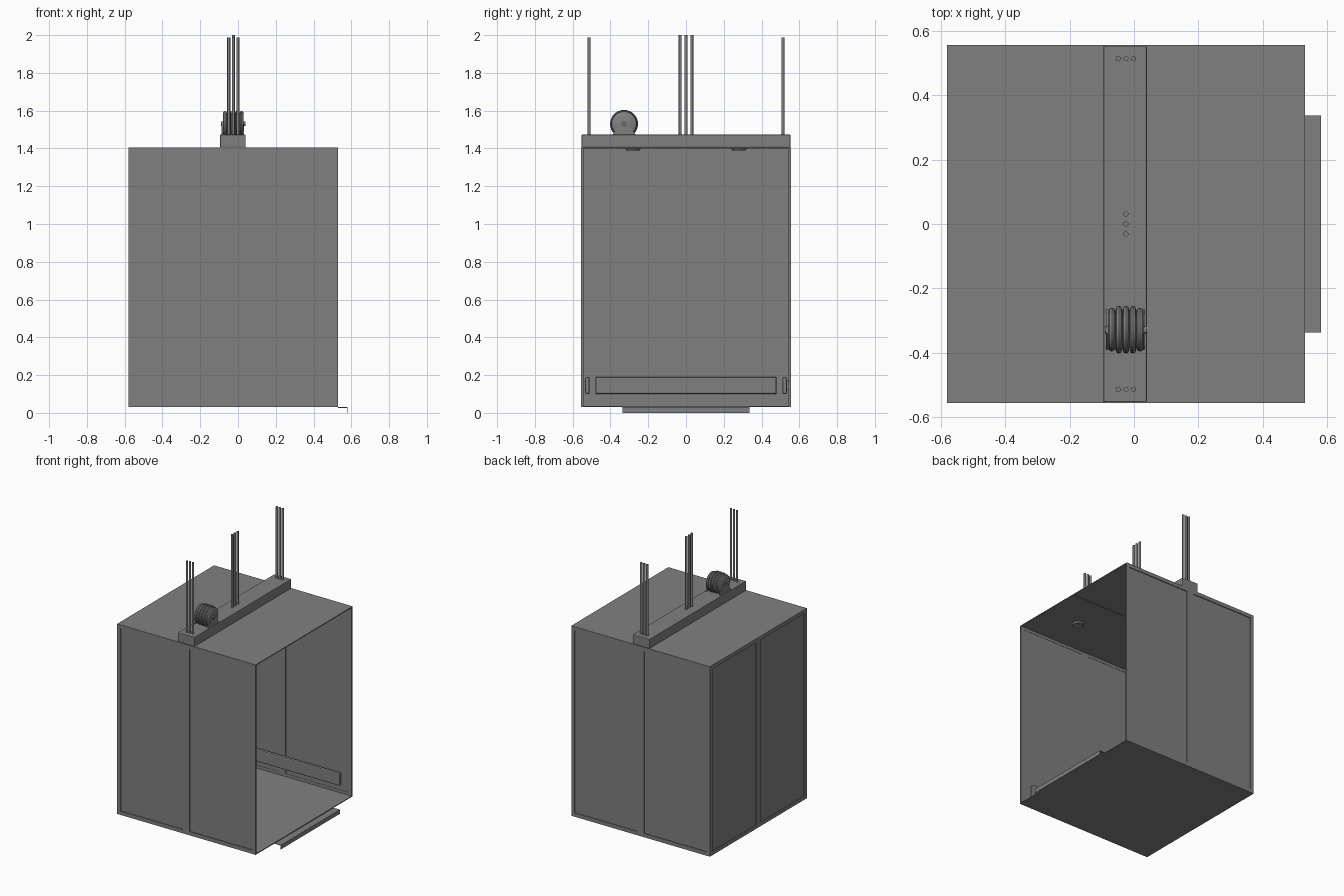
import bpy, bmesh, math
from mathutils import Matrix, Vector

cube = bpy.data.objects.get("Cube")
if cube:
    bpy.data.objects.remove(cube, do_unlink=True)

grey = bpy.data.materials.new("plain grey")
grey.use_nodes = True
colour = (0.216, 0.216, 0.216, 1)
grey.diffuse_color = colour
grey.node_tree.nodes["Principled BSDF"].inputs["Base Color"].default_value = colour

# Cabin limits
X0, X1, Y, Z0, Z1 = -0.58, 0.53, 0.555, 0.03, 1.405
XC = (X0 + X1) / 2


def finish(name, bm, smooth=False):
    bmesh.ops.recalc_face_normals(bm, faces=bm.faces)
    mesh = bpy.data.meshes.new(name)
    bm.to_mesh(mesh)
    bm.free()
    mesh.materials.append(grey)
    ob = bpy.data.objects.new(name, mesh)
    bpy.context.collection.objects.link(ob)
    if smooth:
        bpy.ops.object.select_all(action='DESELECT')
        ob.select_set(True)
        bpy.context.view_layer.objects.active = ob
        bpy.ops.object.shade_smooth_by_angle(angle=math.radians(35))
    return ob


def add_box(bm, lo, hi):
    lo, hi = Vector(lo), Vector(hi)
    place = Matrix.Translation((lo + hi) / 2) @ Matrix.Diagonal((*(hi - lo), 1))
    return bmesh.ops.create_cube(bm, size=1, matrix=place)["verts"]


def box(name, lo, hi, bevel=0):
    bm = bmesh.new()
    add_box(bm, lo, hi)
    if bevel:
        bmesh.ops.bevel(bm, geom=bm.edges[:], offset=bevel, segments=2,
                        profile=0.5, affect='EDGES')
    return finish(name, bm)


def rod(name, centre, radius, depth, axis='Z', sides=12):
    bm = bmesh.new()
    turn = Matrix.Rotation(math.pi / 2, 4, 'Y') if axis == 'X' else Matrix()
    bmesh.ops.create_cone(bm, cap_ends=True, segments=sides, radius1=radius,
                          radius2=radius, depth=depth,
                          matrix=Matrix.Translation(centre) @ turn)
    return finish(name, bm, True)


def wall(name, half, centre, angle):
    """Two recessed panels in a thin frame, outer side facing local -y."""
    bm = bmesh.new()
    rim, deep = 0.027, 0.012
    add_box(bm, (-half, 0.006, Z0), (half, 0.010, Z1))
    for a, b in ((-half, rim - half), (-rim, rim), (half - rim, half)):
        add_box(bm, (a, 0, Z0), (b, deep, Z1))
    for a, b in ((Z0, Z0 + rim), (Z1 - rim, Z1)):
        add_box(bm, (-half, 0, a), (half, deep, b))
    bm.transform(Matrix.Translation(centre) @ Matrix.Rotation(angle, 4, 'Z'))
    return finish(name, bm)


# Three closed walls, the +x side is the doorway
wall("front_wall", (X1 - X0) / 2, (XC, -Y, 0), 0)
wall("back_wall", (X1 - X0) / 2, (XC, Y, 0), math.pi)
wall("side_wall", Y, (X0, 0, 0), -math.pi / 2)

# Floor, ceiling and doorway sill with its apron
box("floor", (X0, -Y, Z0), (X1, Y, Z0 + 0.006))
box("ceiling", (X0, -Y, Z1 - 0.006), (X1, Y, Z1))
box("ceiling_seam", (X0 + 0.01, -0.004, Z1 - 0.009), (X1, 0.004, Z1 - 0.005))
box("sill", (X1, -0.337, Z0 - 0.003), (0.58, 0.337, Z0))
box("sill_apron", (0.577, -0.337, 0), (0.58, 0.337, Z0))

# Ceiling lights
for i, x in enumerate((XC - 0.28, XC + 0.28)):
    for j, y in enumerate((-0.28, 0.28)):
        bm = bmesh.new()
        ring = bmesh.ops.create_cone(bm, cap_ends=True, segments=24, radius1=0.034,
                                     radius2=0.042, depth=0.012,
                                     matrix=Matrix.Translation((x, y, Z1 - 0.011)))
        bottom = min(bm.faces, key=lambda f: f.calc_center_median().z)
        bmesh.ops.inset_region(bm, faces=[bottom], thickness=0.012)
        bmesh.ops.translate(bm, verts=bottom.verts, vec=(0, 0, 0.006))
        finish(f"ceiling_light_{i}{j}", bm, True)

# Bumper rails along the three walls, each with two mounting blocks
R0, R1, GAP, REACH = 0.10, 0.19, 0.02, 0.045
box("side_rail", (X0 + GAP, -0.48, R0), (X0 + REACH, 0.48, R1), 0.008)
for y in (-0.3, 0.3):
    box("side_rail_mount", (X0 + 0.008, y - 0.03, 0.125),
        (X0 + GAP + 0.005, y + 0.03, 0.165))
for s, label in ((-1, "front"), (1, "back")):
    a, b = sorted((s * (Y - GAP), s * (Y - REACH)))
    box(label + "_rail", (XC - 0.48, a, R0), (XC + 0.48, b, R1), 0.008)
    a, b = sorted((s * (Y - 0.008), s * (Y - GAP - 0.005)))
    for x in (XC - 0.4, XC + 0.4):
        box(label + "_rail_mount", (x - 0.03, a, 0.125), (x + 0.03, b, 0.165))

# Roof beam
BX0, BX1, BT = -0.095, 0.04, 1.473
box("roof_beam", (BX0, -Y + 0.002, Z1), (BX1, Y - 0.002, BT), 0.004)

# Hoist ropes: three across at each end, three along the beam in the middle
for k in (-1, 0, 1):
    step = k * 0.024
    for y, label in ((-0.513, "front"), (0.513, "back")):
        rod(label + "_rope", (XC + step, y, (BT + 1.988) / 2), 0.008, 1.988 - BT)
    rod("middle_rope", (XC, k * 0.031, (BT + 2) / 2), 0.008, 2 - BT)

# Grooved pulley, spun around the x axis
PY, PZ = -0.328, 1.53
bm = bmesh.new()
profile = [(-0.055, 0)]
for k in range(-2, 3):
    crest = 0.074 if abs(k) < 2 else 0.068
    for d, r in ((-0.011, 0.058), (-0.007, crest - 0.003), (0, crest), (0.007, crest - 0.003)):
        profile.append((k * 0.022 + d, r))
profile += [(0.055, 0.058), (0.055, 0)]
verts = [bm.verts.new((XC + x, PY, PZ + r)) for x, r in profile]
edges = [bm.edges.new(pair) for pair in zip(verts, verts[1:])]
bmesh.ops.spin(bm, geom=verts + edges, cent=(XC, PY, PZ), axis=(1, 0, 0),
               angle=math.tau, steps=32)
bmesh.ops.remove_doubles(bm, verts=bm.verts, dist=0.0002)
finish("pulley", bm, True)
rod("pulley_axle", (XC, PY, PZ), 0.012, 0.13, 'X')

# Triangular pulley brackets
for x in (BX0 + 0.008, BX1 - 0.016):
    bm = bmesh.new()
    tri = [(-0.062, BT), (0.062, BT), (0.012, PZ + 0.012), (-0.012, PZ + 0.012)]
    face = bm.faces.new([bm.verts.new((x, PY + y, z)) for y, z in tri])
    out = bmesh.ops.extrude_face_region(bm, geom=[face])["geom"]
    bmesh.ops.translate(bm, vec=(0.008, 0, 0),
                        verts=[v for v in out if isinstance(v, bmesh.types.BMVert)])
    finish("pulley_bracket", bm)
